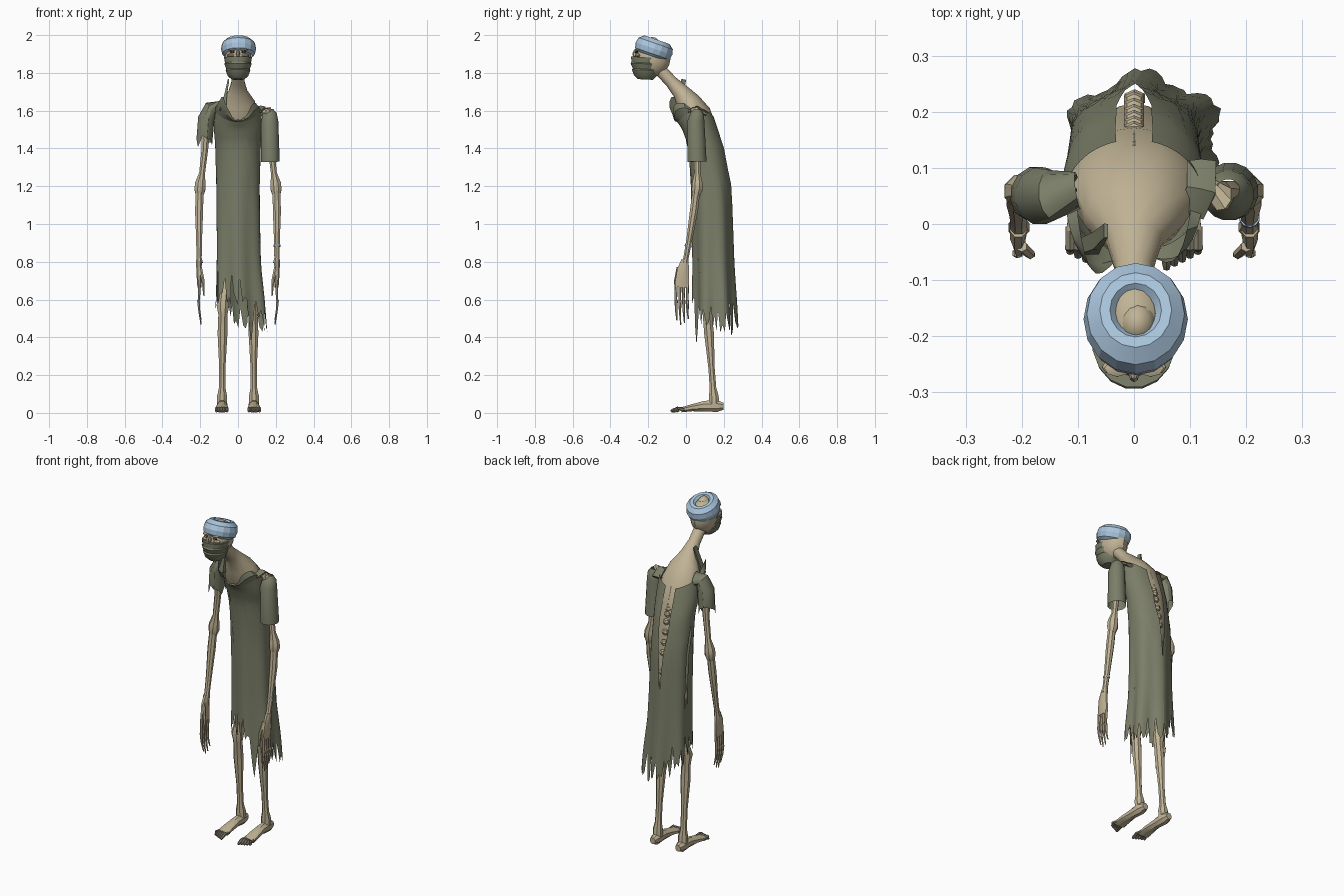
import bpy, bmesh, math, random
from mathutils import Vector, Matrix

random.seed(4)
cube = bpy.data.objects.get("Cube")
if cube:
    bpy.data.objects.remove(cube)


def material(name, rgb):
    m = bpy.data.materials.new(name)
    m.use_nodes = True
    m.diffuse_color = (*rgb, 1)
    bsdf = next(n for n in m.node_tree.nodes if n.type == "BSDF_PRINCIPLED")
    bsdf.inputs["Base Color"].default_value = (*rgb, 1)
    return m


CLOTH = material("olive cloth", (0.20, 0.21, 0.14))
SKIN = material("pale skin", (0.53, 0.45, 0.30))
BLUE = material("pale blue", (0.40, 0.56, 0.72))
GREY = material("grimy toe", (0.20, 0.18, 0.13))
DARK = material("dark eye", (0.06, 0.055, 0.04))


def finish(bm, name, mat, angle=30):
    bmesh.ops.recalc_face_normals(bm, faces=bm.faces)
    me = bpy.data.meshes.new(name)
    bm.to_mesh(me)
    bm.free()
    me.materials.append(mat)
    me.shade_smooth()
    me.set_sharp_from_angle(angle=math.radians(angle))
    ob = bpy.data.objects.new(name, me)
    bpy.context.collection.objects.link(ob)
    return ob


def skin_rings(bm, rings, closed=True, skip=lambda i, j: False):
    n = len(rings[0])
    for i in range(len(rings) - 1):
        for j in range(n if closed else n - 1):
            if not skip(i, j):
                k = (j + 1) % n
                bm.faces.new((rings[i][j], rings[i][k], rings[i + 1][k], rings[i + 1][j]))


def tube(name, path, mat, sides=8, caps=True, ragged=0):
    """Loft ellipses along (x, y, z, width radius, depth radius)."""
    bm = bmesh.new()
    pts = [Vector(p[:3]) for p in path]
    rings = []
    for i, p in enumerate(path):
        d = (pts[min(i + 1, len(pts) - 1)] - pts[max(i - 1, 0)]).normalized()
        v = d.cross(Vector((1, 0, 0))).normalized()
        u = v.cross(d)
        ring = []
        for j in range(sides):
            a = math.tau * (j + 0.5) / sides
            co = pts[i] + u * math.cos(a) * p[3] + v * math.sin(a) * p[-1]
            if ragged and i == len(path) - 1:
                co += d * random.uniform(-ragged, ragged)
            ring.append(bm.verts.new(co))
        rings.append(ring)
    skin_rings(bm, rings)
    if caps:
        bm.faces.new(rings[0])
        bm.faces.new(rings[-1])
    return finish(bm, name, mat)


def ball(name, loc, size, mat, tilt=0, seg=12):
    bm = bmesh.new()
    bmesh.ops.create_uvsphere(bm, u_segments=seg, v_segments=seg * 2 // 3, radius=1)
    bm.transform(Matrix.Translation(loc) @ Matrix.Rotation(tilt, 4, "X") @ Matrix.Diagonal((*size, 1)))
    return finish(bm, name, mat)


# Gown: rings given as front y, front z, back y, back z, half width, centre x
GOWN = [(-.05, 1.545, .15, 1.565, .122, 0), (-.022, 1.505, .172, 1.5, .128, 0),
        (.01, 1.42, .205, 1.4, .12, 0), (.03, 1.2, .24, 1.2, .117, 0),
        (.04, .8, .25, .8, .12, .004), (.04, .6, .26, .6, .132, .012),
        (.035, .4, .27, .4, .142, .016), (.03, .2, .28, .2, .145, .016)]


def gown_point(s, a):
    i = min(int(s), len(GOWN) - 2)
    fy, fz, by, bz, hw, cx = (p + (q - p) * (s - i) for p, q in zip(GOWN[i], GOWN[i + 1]))
    fold = 1 - 0.11 * math.cos(6 * a) * max(0, min(1, (s - 2.3) / 3.5))
    c, t = math.cos(a) * fold, math.sin(a) * fold
    lift = 0.06 * max(0, 1 - s) * math.cos(a) ** 2
    return Vector((cx + hw * c, (fy + by) / 2 + (by - fy) / 2 * t,
                   (fz + bz) / 2 + (bz - fz) / 2 * math.sin(a) + lift))


def build_gown():
    bm = bmesh.new()
    cols, rows = 72, 16
    grid = [[] for _ in range(rows + 1)]
    for j in range(cols + 1):
        u = j / cols
        a0 = math.pi / 2 + math.tau * u
        hem = 0.555 - 0.07 * math.cos(a0) - 0.05 * math.sin(a0)
        hem += random.uniform(0.03, 0.12) if j % 4 == 0 else random.uniform(-0.07, 0.03)
        if abs(a0 - math.radians(295)) < 0.1:
            hem = 0.36 + abs(a0 - math.radians(295))
        s_hem = 4 + (0.8 - hem) / 0.2
        for i in range(rows + 1):
            s = s_hem * (i / rows)
            gap = math.radians(15) * max(0, min(1, (3.5 - s) / 1.1))
            a = math.pi / 2 + gap + u * (math.tau - 2 * gap)
            grid[i].append(bm.verts.new(gown_point(s, a)))
    # narrow tear down the right side
    skin_rings(bm, grid, False, lambda i, j: j in (15, 16) and 8 <= i <= 12)
    bmesh.ops.remove_doubles(bm, verts=bm.verts, dist=0.0005)
    return finish(bm, "gown", CLOTH, 60)


build_gown()

# Torn cowl around the neckline, low in front, open at the back, larger on the right
bm = bmesh.new()
strip = [[], [], []]
for j in range(25):
    a = math.radians(170 + j * 200 / 24)
    base = gown_point(0.15, a)
    corner = math.sin(2 * a) ** 2 * (1.25 if math.cos(a) < 0 else 0.85)
    height = 0.008 + 0.095 * corner * abs(math.cos(a)) + random.uniform(-0.006, 0.006)
    inward = Vector((-math.cos(a) * 0.02, -0.055 * corner, height))
    strip[0].append(bm.verts.new(base))
    strip[1].append(bm.verts.new(base + inward * 0.55 + Vector((math.cos(a), math.sin(a), 0)) * 0.012))
    strip[2].append(bm.verts.new(base + inward))
skin_rings(bm, strip, False)
finish(bm, "torn_cowl", CLOTH)
tube("cowl_spike", [(-.08, -.04, 1.6, .025, .02), (-.066, -.03, 1.68, .01, .022),
                    (-.05, -.012, 1.765, .005, .018)], CLOTH, 4)

# Hunched body and neck
tube("torso", [(0, .17, .95, .05, .04), (0, .165, 1.15, .06, .05), (0, .13, 1.32, .1, .062),
               (0, .1, 1.46, .112, .075), (0, .05, 1.575, .113, .085), (0, .01, 1.645, .09, .066),
               (0, -.03, 1.702, .05, .044), (0, -.08, 1.755, .034, .033),
               (0, -.15, 1.83, .034, .033)], SKIN, 14)
for i in range(12):
    p = gown_point(0.1 + i * 0.29, math.pi / 2)
    ball("vertebra", p - Vector((0, .022, 0)), (.021, .016, .019), SKIN, 0, 6)

# Head, mask and eyes
ball("head", (0, -.178, 1.878), (.072, .096, .1), SKIN, math.radians(-12), 14)
tube("face_mask", [(0, -.215, 1.765, .034, .04), (0, -.214, 1.785, .056, .062),
                   (0, -.214, 1.815, .067, .074), (0, -.213, 1.82, .063, .07),
                   (0, -.212, 1.848, .074, .083), (0, -.212, 1.853, .07, .079),
                   (0, -.21, 1.882, .075, .082)], CLOTH, 16)
for side in (-1, 1):
    ball("eye_socket", (side * .03, -.261, 1.91), (.014, .01, .006), DARK, 0, 8)
    ball("eyeball", (side * .03, -.266, 1.91), (.006, .007, .004), SKIN, 0, 8)
    ball("brow", (side * .03, -.257, 1.924), (.024, .016, .006), SKIN, 0, 8)
    ball("cheek", (side * .036, -.255, 1.892), (.022, .014, .011), SKIN, 0, 8)
ball("nose_bridge", (0, -.267, 1.9), (.01, .016, .022), SKIN, 0, 8)

# Wrapped head band with the crown showing through
bm = bmesh.new()
rings = []
for r, z in ((.072, -.046), (.087, -.033), (.093, -.005), (.087, .024), (.064, .045),
             (.046, .045), (.036, .032), (.031, .01)):
    rings.append([bm.verts.new((r * math.cos(math.tau * j / 16), r * 1.1 * math.sin(math.tau * j / 16), z))
                  for j in range(16)])
skin_rings(bm, rings)
bm.transform(Matrix.Translation((.003, -.168, 1.933)) @ Matrix.Rotation(math.radians(-19), 4, "X"))
finish(bm, "head_wrap", BLUE, 20)
ball("crown", (.006, -.178, 1.948), (.034, .04, .042), SKIN)

# Limbs, mirrored
for side, word in ((1, "left"), (-1, "right")):
    def limb(part, path, mat=SKIN, sides=8):
        return tube(word + "_" + part, [(side * p[0], *p[1:]) for p in path], mat, sides)

    limb("upper_arm", [(.125, .06, 1.595, .026), (.155, .05, 1.6, .027), (.168, .052, 1.55, .027),
                       (.175, .058, 1.4, .019), (.19, .06, 1.27, .017), (.2, .06, 1.215, .03),
                       (.202, .058, 1.18, .031), (.203, .054, 1.15, .021)])
    limb("forearm", [(.203, .054, 1.17, .022), (.206, .042, 1.07, .023), (.206, .018, .92, .017),
                     (.206, .0, .82, .015), (.205, -.006, .795, .02)])
    limb("hand", [(.206, -.005, .81, .017, .02), (.207, -.015, .76, .015, .034),
                  (.205, -.021, .69, .013, .04), (.204, -.022, .665, .011, .038)])
    for k in range(4):
        y = -.052 + k * .02
        tip = .46 + abs(k - 1.3) * .022
        limb("finger", [(.205, y, .68, .009), (.207, y - .002, .6, .007), (.209, y, .595, .009),
                        (.205, y, .54, .006), (.196, y + .004, tip, .003)], sides=6)
    limb("thumb", [(.2, -.04, .77, .01), (.185, -.054, .7, .009), (.18, -.056, .62, .004)], sides=6)
    limb("leg", [(.06, .15, 1.0, .04), (.075, .12, .62, .03), (.08, .11, .57, .036),
                 (.08, .113, .52, .026), (.082, .122, .42, .028), (.083, .135, .24, .018),
                 (.084, .143, .13, .019), (.084, .147, .09, .028), (.084, .15, .03, .028)])
    limb("foot", [(.084, .198, .035, .018, .02), (.084, .165, .036, .03, .034),
                  (.084, .1, .036, .026, .03), (.085, .03, .027, .034, .02),
                  (.086, -.025, .016, .038, .014)])
    for k in range(5):
        x = .058 + k * .014
        end = -.08 + k * .007
        limb("toe", [(x, -.005, .018, .009), (x, -.045, .023, .01), (x, end + .01, .013, .009),
                     (x, end, .007, .006)], GREY, 6)

# Sleeves: a long one open at the shoulder and a short torn one
tube("left_sleeve", [(.168, .062, 1.607, .02, .018), (.168, .06, 1.585, .038, .036),
                     (.168, .052, 1.545, .046, .046), (.171, .058, 1.33, .051, .052)],
     CLOTH, 16, caps=False)
tube("right_sleeve", [(-.1, .06, 1.615, .03, .04), (-.145, .052, 1.61, .04, .045),
                      (-.168, .05, 1.56, .045, .052), (-.178, .054, 1.44, .044, .05)],
     CLOTH, 12, caps=False, ragged=.035)
tube("shoulder_strap", [(.1, .02, 1.6, .03, .01), (.12, .06, 1.615, .03, .012),
                        (.12, .11, 1.58, .03, .01)], CLOTH, 6)

# Thin wrist band
tube("wrist_band", [(.206, .013, .89, .019), (.206, .011, .88, .019)], BLUE, 10)
